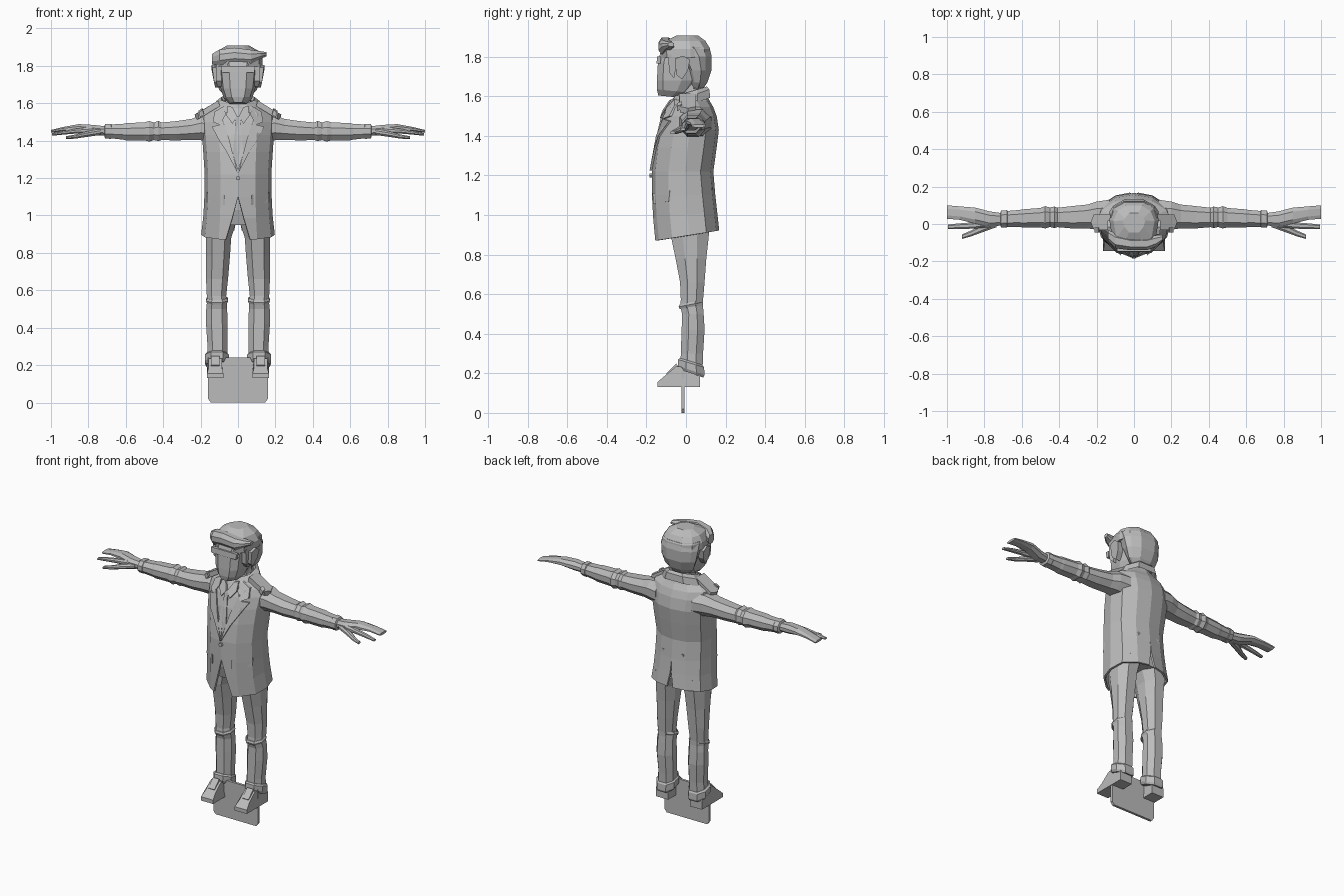
import bpy, bmesh, math
from mathutils import Vector
from mathutils.bvhtree import BVHTree

grey = bpy.data.materials.new("plain grey")
grey.diffuse_color = (0.5, 0.5, 0.5, 1)


def finish(name, bm, mirror=False, merge=False, thick=0):
    bmesh.ops.recalc_face_normals(bm, faces=bm.faces)
    me = bpy.data.meshes.new(name)
    bm.to_mesh(me)
    bm.free()
    me.materials.append(grey)
    ob = bpy.data.objects.new(name, me)
    bpy.context.collection.objects.link(ob)
    if mirror:
        m = ob.modifiers.new("mirror", 'MIRROR')
        m.use_mirror_merge = merge
        m.merge_threshold = 0.0005
    if thick:
        s = ob.modifiers.new("thickness", 'SOLIDIFY')
        s.thickness, s.offset = thick, -1
    return ob


def loft(name, rings, closed=True, caps=True, **kw):
    bm = bmesh.new()
    vs = [[bm.verts.new(p) for p in r] for r in rings]
    n = len(vs[0])
    for a, b in zip(vs, vs[1:]):
        for i in range(n if closed else n - 1):
            j = (i + 1) % n
            bm.faces.new((a[i], a[j], b[j], b[i]))
    if caps:
        bm.faces.new(vs[0])
        bm.faces.new(vs[-1])
    return finish(name, bm, **kw)


# chamfered eight-sided section
OCT = [(math.cos(math.radians(a)) * 1.06, math.sin(math.radians(a)) * 1.06)
       for a in (20, 62, 118, 160, 200, 242, 298, 340)]


def upright(z, x, y, rx, ry, tilt=0):
    return [(x + rx * u, y + ry * v, z + tilt * ry * v) for u, v in OCT]


def sideways(x, z, y, rz, ry):
    return [(x, y + ry * u, z + rz * v) for u, v in OCT]


def limb(name, section, rows, mirror=True):
    return loft(name, [section(*r) for r in rows], mirror=mirror)


def slab(name, corners, depth, mirror=False):
    """Flat outline given in 3D, pushed back by the depth vector."""
    d = Vector(depth)
    return loft(name, [[Vector(c) for c in corners], [Vector(c) + d for c in corners]], mirror=mirror)


# stand plate with rounded lower corners
slab("stand_plate", [(-.16, -.024, .24), (-.16, -.024, .02), (-.145, -.024, 0), (.145, -.024, 0),
                     (.16, -.024, .02), (.16, -.024, .24)], (0, .016, 0))

# shoes: low wedge with heel
loft("shoes", [[(x, -.145, .13), (x, -.145, .155), (x + i, -.11, .185), (x + i, -.05, .235),
                (x + i, .05, .235), (x, .072, .19), (x, .072, .13)]
               for x, i in ((.078, .008), (.165, -.008))], mirror=True)
slab("shoe_tongue", [(.1, -.10, .2), (.145, -.10, .2), (.145, -.05, .25), (.1, -.05, .25)],
     (0, .02, -.03), True)

# trousers, with turned-up cuffs and hips
limb("trouser_legs", upright, [
    (.23, .112, .028, .055, .06), (.30, .110, .03, .053, .06), (.42, .113, .036, .058, .062),
    (.50, .114, .035, .056, .058), (.54, .112, .028, .054, .062), (.57, .115, .03, .052, .06),
    (.66, .112, .032, .059, .066), (.78, .107, .025, .064, .083), (.88, .104, .02, .068, .1),
    (.98, .09, .02, .085, .11)])
limb("knee_folds", upright, [(.535, .112, .024, .054, .06, .2), (.548, .112, .024, .06, .065, .2),
                             (.56, .112, .024, .054, .06, .2)])
limb("trouser_cuffs", upright, [(.2, .113, .026, .056, .066, -.35), (.215, .113, .026, .064, .072, -.35),
                                (.25, .113, .026, .064, .07, -.3), (.26, .113, .026, .054, .06, -.3)])
limb("shirt_and_hips", upright, [(.95, 0, .01, .16, .12), (1.03, 0, 0, .16, .135),
                                 (1.14, 0, 0, .15, .145)], mirror=False)

# jacket: half shell with front opening and back vent, mirrored
rows = [(.895, .197, -.155, .168, .066, .022, .16), (1.0, .185, -.166, .158, .031, .004, .08),
        (1.1, .18, -.172, .148, 0, 0, 0), (1.22, .178, -.173, .138, 0, 0, 0),
        (1.34, .186, -.16, .155, 0, 0, 0), (1.43, .192, -.142, .166, 0, 0, 0),
        (1.50, .198, -.118, .155, 0, 0, 0), (1.545, .195, -.095, .138, 0, 0, 0),
        (1.575, .15, -.08, .12, 0, 0, 0), (1.61, .09, -.05, .1, 0, 0, .1)]


def jacket_ring(z, w, f, b, gap, vent, tilt):
    pts = [(gap, f), (.52 * w, f + .018), (.9 * w, f + .085), (w, .01 + (f + b) * .4),
           (.9 * w, b - .065), (.5 * w, b - .015), (vent, b)]
    return [(x, y, z + tilt * y) for x, y in pts]


jacket = loft("jacket", [jacket_ring(*r) for r in rows], closed=False, caps=False,
              mirror=True, merge=True, thick=.012)
tree = BVHTree.FromPolygons([v.co for v in jacket.data.vertices],
                            [p.vertices for p in jacket.data.polygons])


def front_y(x, z):
    hit = tree.ray_cast(Vector((max(x, .001), -1, z)), Vector((0, 1, 0)))[0]
    return hit.y if hit else -.06


def plate(name, outline, out, mirror=True):
    """Cloth piece laid against the jacket front."""
    slab(name, [(x, front_y(x, z) - out, z) for x, z in outline], (0, out + .006, 0), mirror)


# lapels, collar points, tie, pockets, button
plate("lower_lapels", [(.002, 1.225), (.055, 1.33), (.10, 1.40), (.14, 1.475), (.098, 1.485),
                       (.085, 1.52), (.045, 1.40)], .012)
plate("upper_lapels", [(.098, 1.485), (.135, 1.50), (.125, 1.555), (.075, 1.585), (.065, 1.54)], .014)
plate("shirt_collar_points", [(.004, 1.53), (.03, 1.49), (.062, 1.535), (.055, 1.585), (.03, 1.58)], .016)
plate("tie", [(0, 1.53), (.018, 1.525), (.012, 1.49), (.028, 1.33), (.002, 1.24)], .009)
plate("pocket_flaps", [(.07, 1.055), (.165, 1.07), (.165, 1.125), (.07, 1.11)], .01)
plate("breast_button", [(.012 * math.cos(i * math.pi / 3), 1.2 + .012 * math.sin(i * math.pi / 3))
                        for i in range(6)], .012, False)

# standing collar around the neck, tilted forward
loft("jacket_collar", [upright(1.555, 0, .015, .135, .115, .35), upright(1.60, 0, .02, .115, .105, .35),
                       upright(1.625, 0, .025, .088, .085, .3), upright(1.58, 0, .025, .075, .072, .3)],
     caps=False)
limb("shirt_collar", upright, [(1.56, 0, .015, .078, .085, .4), (1.63, 0, .02, .064, .07, .4)], False)
limb("neck", upright, [(1.5, 0, .015, .06, .06), (1.70, 0, .015, .058, .06)], False)

# shoulder straps with buttons
slab("shoulder_straps", [(.105, -.035, 1.615), (.215, -.03, 1.548), (.232, .01, 1.54),
                         (.215, .05, 1.548), (.105, .05, 1.615)], (-.008, 0, -.03), True)
slab("strap_buttons", [(.19, -.045, 1.565), (.21, -.045, 1.55), (.21, -.02, 1.56), (.19, -.02, 1.575)],
     (-.008, 0, -.025), True)

# sleeves with elbow folds, then hands
limb("sleeves", sideways, [
    (.13, 1.465, .045, .075, .085), (.2, 1.468, .045, .07, .075), (.25, 1.46, .04, .06, .064),
    (.33, 1.453, .036, .055, .06), (.41, 1.45, .035, .05, .052), (.425, 1.452, .036, .058, .058),
    (.45, 1.45, .036, .05, .052), (.475, 1.45, .036, .059, .06), (.50, 1.45, .034, .051, .052),
    (.60, 1.448, .03, .049, .048), (.615, 1.448, .03, .045, .045), (.70, 1.45, .026, .038, .042)])
limb("sleeve_cuffs", sideways, [(.675, 1.45, .028, .038, .04), (.68, 1.45, .028, .043, .046),
                                (.71, 1.45, .026, .041, .045), (.715, 1.45, .026, .03, .034)])
limb("palms", sideways, [(.69, 1.45, .026, .026, .03), (.77, 1.456, .025, .03, .042),
                         (.85, 1.468, .045, .022, .043), (.93, 1.462, .058, .013, .036),
                         (1.0, 1.45, .064, .008, .036)])
limb("index_fingers", sideways, [(.77, 1.455, .005, .022, .022), (.86, 1.452, -.008, .014, .017),
                                 (.94, 1.442, -.012, .011, .015), (.995, 1.433, -.015, .007, .012)])
limb("thumbs", sideways, [(.735, 1.447, .005, .018, .022), (.81, 1.435, -.022, .016, .022),
                          (.87, 1.422, -.05, .012, .016), (.92, 1.416, -.068, .008, .012)])


# head: flat-fronted face and faceted hair
def head_ring(z, w, f, b, tilt=0):
    half = [(.45 * w, f), (.85 * w, f + .03), (w, f * .4 + b * .6), (.82 * w, b - .03), (.4 * w, b)]
    return [(x, y, z + tilt * y) for x, y in half + [(-x, y) for x, y in half[::-1]]]


loft("face", [head_ring(*r) for r in [
    (1.59, .045, -.14, -.03, -.1), (1.62, .075, -.147, .02, -.1), (1.68, .093, -.147, .06),
    (1.77, .103, -.142, .08), (1.84, .105, -.125, .08)]])
loft("hair_back", [head_ring(*r) for r in [
    (1.635, .065, .02, .085), (1.67, .1, .015, .108), (1.73, .122, 0, .128), (1.80, .132, -.03, .13),
    (1.85, .125, -.08, .118)]])
loft("hair_top", [head_ring(*r) for r in [
    (1.795, .132, -.125, .125), (1.84, .132, -.13, .122), (1.88, .11, -.105, .098),
    (1.908, .06, -.045, .06)]])
limb("swept_fringe", sideways, [
    (-.14, 1.835, -.06, .03, .03), (-.10, 1.845, -.09, .045, .04), (-.02, 1.855, -.105, .045, .035),
    (.07, 1.848, -.105, .04, .035), (.12, 1.858, -.09, .022, .03), (.152, 1.862, -.075, .012, .015)], False)
slab("brow", [(-.088, -.149, 1.765), (.088, -.149, 1.765), (.092, -.146, 1.80), (-.092, -.146, 1.80)],
     (0, .02, 0))
slab("sideburns", [(.118, -.09, 1.81), (.118, -.085, 1.72), (.11, -.06, 1.69), (.112, -.04, 1.81)],
     (-.03, 0, 0), True)
slab("ears", [(.138, -.055, 1.79), (.128, -.05, 1.71), (.122, -.02, 1.685), (.132, .01, 1.73),
              (.142, .02, 1.785), (.142, -.015, 1.805)], (-.035, 0, 0), True)
